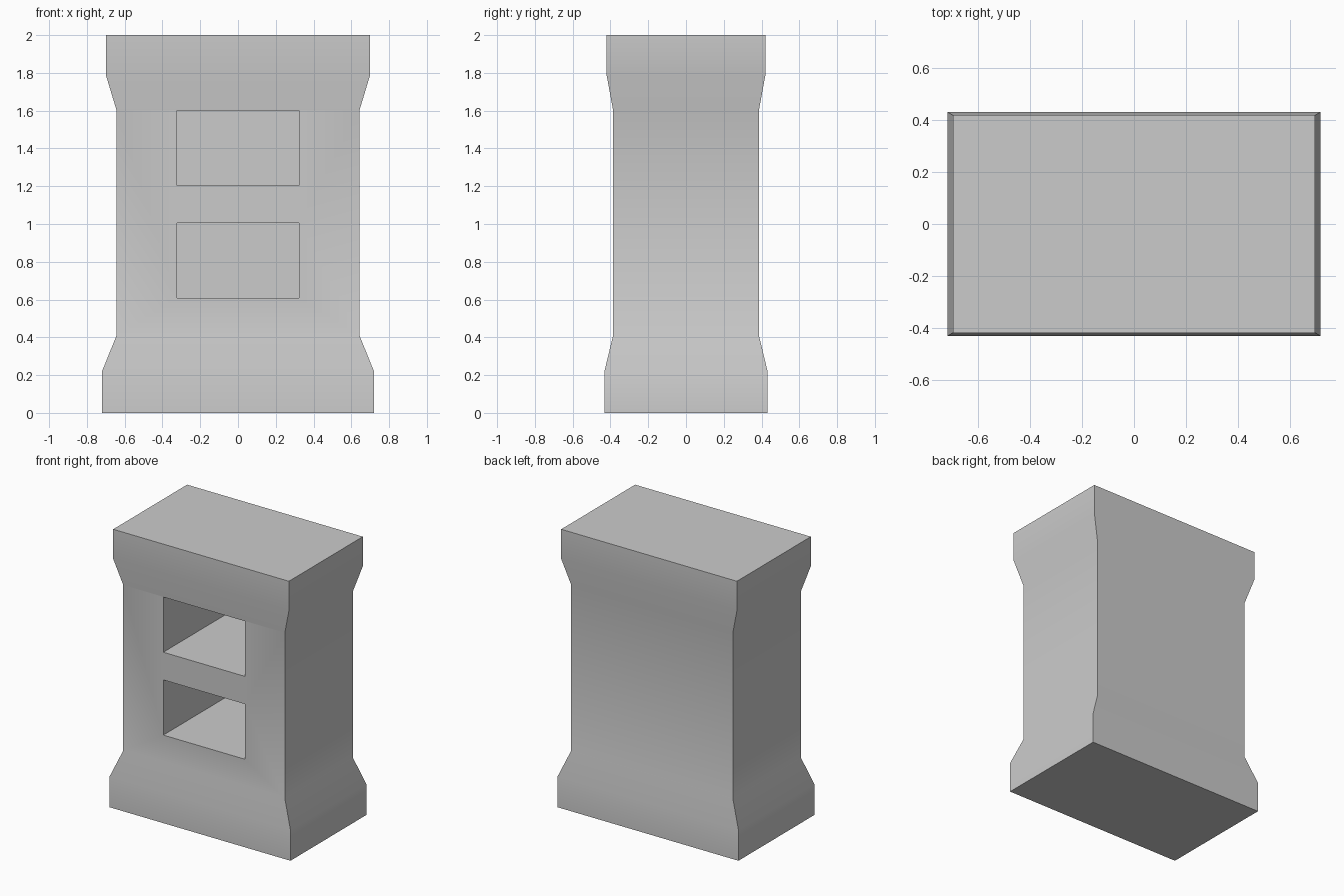
import bpy, bmesh
from math import radians

if "Cube" in bpy.data.objects:
    bpy.data.objects.remove(bpy.data.objects["Cube"])

# Stacked rectangular rings: (half width, half depth, height)
RINGS = [(0.72, 0.432, 0), (0.72, 0.432, 0.22), (0.643, 0.386, 0.41),
         (0.643, 0.386, 1.602), (0.699, 0.42, 1.787), (0.699, 0.42, 2)]


def loft(name, rings):
    bm = bmesh.new()
    loops = [[bm.verts.new((sx * w, sy * d, z))
              for sx, sy in ((-1, -1), (1, -1), (1, 1), (-1, 1))]
             for w, d, z in rings]
    for a, b in zip(loops, loops[1:]):
        for i in range(4):
            j = (i + 1) % 4
            bm.faces.new((a[i], a[j], b[j], b[i]))
    bm.faces.new(loops[0][::-1])
    bm.faces.new(loops[-1])
    mesh = bpy.data.meshes.new(name)
    bm.to_mesh(mesh)
    bm.free()
    ob = bpy.data.objects.new(name, mesh)
    bpy.context.collection.objects.link(ob)
    return ob


# Pier body with flared base and head
body = loft("pier_body", RINGS)
bpy.context.view_layer.objects.active = body
body.select_set(True)

# Two deep pockets, open at the front and closed at the back
BACK, FRONT = 0.36, -0.6
for z0, z1 in ((0.607, 1.004), (1.203, 1.6)):
    cutter = loft("pocket_cutter", [(0.324, (BACK - FRONT) / 2, z0),
                                    (0.324, (BACK - FRONT) / 2, z1)])
    cutter.location.y = (BACK + FRONT) / 2
    cutter.hide_render = True
    mod = body.modifiers.new("pocket", 'BOOLEAN')
    mod.operation = 'DIFFERENCE'
    mod.solver = 'EXACT'
    mod.object = cutter
    bpy.context.view_layer.update()
    bpy.ops.object.modifier_apply(modifier=mod.name)
    bpy.data.objects.remove(cutter)

# Soft bends, crisp corners
bpy.ops.object.shade_smooth_by_angle(angle=radians(35))
